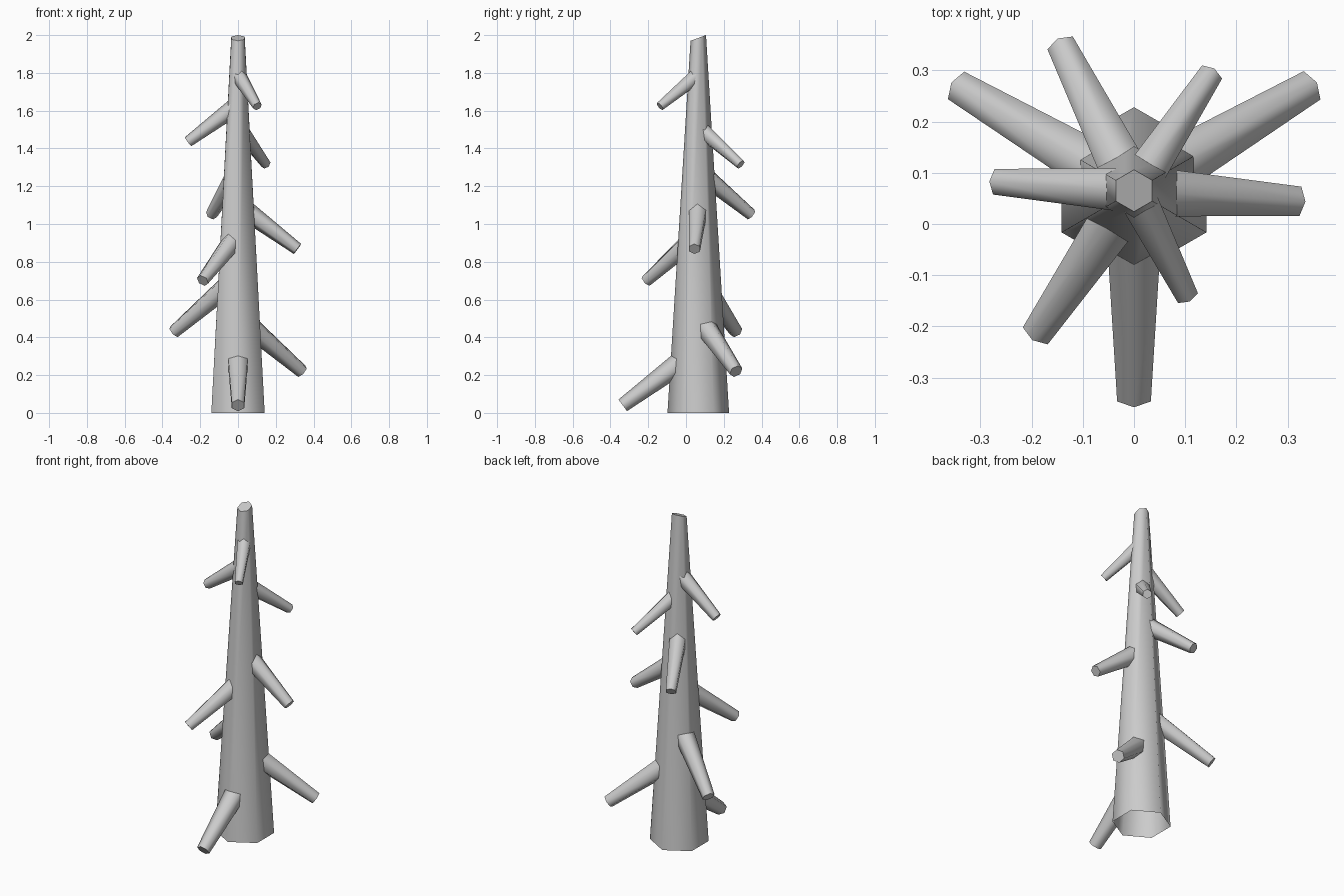
import bpy, math
from mathutils import Vector

if "Cube" in bpy.data.objects:
    bpy.data.objects.remove(bpy.data.objects["Cube"])

SIDES = 6
CENTRE_Y = 0.065
BASE_R, TOP_R, HEIGHT = 0.163, 0.041, 1.985


def tapered(name, start, end, r0, r1, cap_start=True, top_tilt=0.0):
    """Six-sided tapered stick with a corner facing up (or back if vertical)."""
    axis = end - start
    if abs(axis.x) + abs(axis.y) < 1e-6:
        side, up = Vector((1, 0, 0)), Vector((0, 1, 0))
    else:
        side = axis.cross(Vector((0, 0, 1))).normalized()
        up = side.cross(axis).normalized()
    verts = []
    for c, r, tilt in ((start, r0, 0), (end, r1, top_tilt)):
        for i in range(SIDES):
            a = math.pi / 2 + i * math.tau / SIDES
            p = c + side * (r * math.cos(a)) + up * (r * math.sin(a))
            p.z += (p.y - c.y) * tilt
            verts.append(p)
    # winding faces outward when side x up points along the axis
    n = SIDES
    faces = [(i, (i + 1) % n, n + (i + 1) % n, n + i) for i in range(n)]
    faces.append(tuple(range(n, 2 * n)))
    if cap_start:
        faces.append(tuple(reversed(range(n))))
    if side.cross(up).dot(axis) < 0:
        faces = [tuple(reversed(f)) for f in faces]
    me = bpy.data.meshes.new(name)
    me.from_pydata(verts, [], faces)
    me.update()
    ob = bpy.data.objects.new(name, me)
    bpy.context.collection.objects.link(ob)
    bpy.ops.object.select_all(action='DESELECT')
    ob.select_set(True)
    bpy.context.view_layer.objects.active = ob
    bpy.ops.object.shade_smooth_by_angle(angle=math.radians(65))
    return ob


# Trunk: open underneath, slanted cut at the top
tapered("trunk", Vector((0, CENTRE_Y, 0)), Vector((0, CENTRE_Y, HEIGHT)),
        BASE_R, TOP_R, cap_start=False, top_tilt=0.37)

# Drooping branch stubs: tip centre and tip radius
branches = [
    (0.0, -0.335, 0.04, 0.038),
    (0.338, 0.265, 0.22, 0.037),
    (-0.338, 0.265, 0.43, 0.036),
    (-0.187, -0.21, 0.70, 0.034),
    (0.315, 0.045, 0.868, 0.033),
    (-0.14, 0.345, 1.05, 0.032),
    (-0.265, 0.082, 1.435, 0.029),
    (0.148, 0.29, 1.315, 0.027),
    (0.102, -0.138, 1.623, 0.025),
]
DROOP = math.tan(math.radians(36.5))
for i, (x, y, z, r) in enumerate(branches):
    tip = Vector((x, y, z))
    out = Vector((x, y - CENTRE_Y, 0))
    reach = out.length
    # root sits inside the trunk, a little off its axis
    root_z = z + reach * DROOP
    trunk_r = BASE_R + (TOP_R - BASE_R) * root_z / HEIGHT
    off = 0.35 * trunk_r
    root = Vector((0, CENTRE_Y, z + (reach - off) * DROOP)) + out.normalized() * off
    tapered(f"branch_{i + 1}", root, tip, r * 1.65, r)
